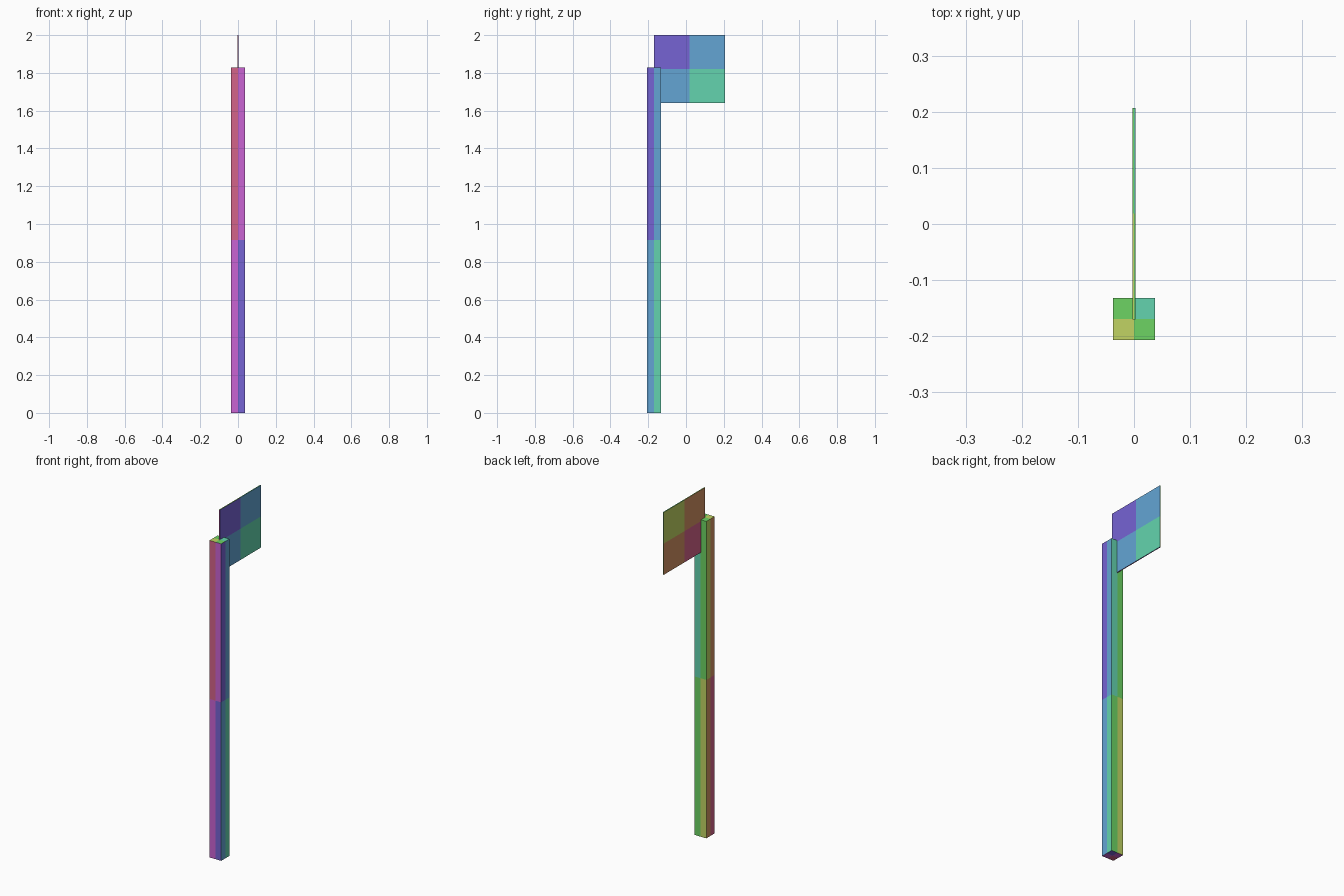
import bpy, bmesh
from mathutils import Color, Vector

if "Cube" in bpy.data.objects:
    bpy.data.objects.remove(bpy.data.objects["Cube"])

# Eight flat hues, ordered as they run around each box
names = ["pink", "magenta", "violet", "blue", "teal", "green", "yellow", "orange"]
mats = []
for i, name in enumerate(names):
    c = Color()
    c.hsv = (((340 - 45 * i) % 360) / 360, 0.53, 0.83)
    c = c.from_srgb_to_scene_linear()
    m = bpy.data.materials.new(name)
    m.diffuse_color = (c.r, c.g, c.b, 1)
    m.use_nodes = True
    m.node_tree.nodes["Principled BSDF"].inputs["Base Color"].default_value = m.diffuse_color
    mats.append(m)


def hue_index(n, p):
    """Colour step from the face direction and the quarter it lies in."""
    sx, sy, sz = (0.5 if v > 0 else -0.5 for v in p)
    if n.z > 0.5:
        k = 5 - sx - sy
    elif n.z < -0.5:
        k = 1 + sx + sy
    elif n.y < -0.5:
        k = 1 + sx - sz
    elif n.x > 0.5:
        k = 3 + sy - sz
    elif n.y > 0.5:
        k = 5 - sx - sz
    else:
        k = 7 - sy - sz
    return round(k) % 8


def quartered_box(name, lo, hi):
    """Box whose six sides are each cut into four coloured quarters."""
    lo, hi = Vector(lo), Vector(hi)
    size = hi - lo
    bm = bmesh.new()
    bmesh.ops.create_cube(bm, size=1)
    bmesh.ops.subdivide_edges(bm, edges=bm.edges[:], cuts=1, use_grid_fill=True)
    bm.normal_update()
    for f in bm.faces:
        f.material_index = hue_index(f.normal, f.calc_center_median())
    bmesh.ops.scale(bm, vec=size, verts=bm.verts)
    me = bpy.data.meshes.new(name)
    bm.to_mesh(me)
    bm.free()
    for m in mats:
        me.materials.append(m)
    ob = bpy.data.objects.new(name, me)
    ob.location = (lo + hi) / 2
    bpy.context.collection.objects.link(ob)
    return ob


# Upright post
quartered_box("post", (-0.0375, -0.207, 0), (0.0375, -0.132, 1.828))
# Thin square panel slotted into the post top
quartered_box("sign_panel", (-0.0028, -0.17, 1.64), (0.0028, 0.207, 2.0))
